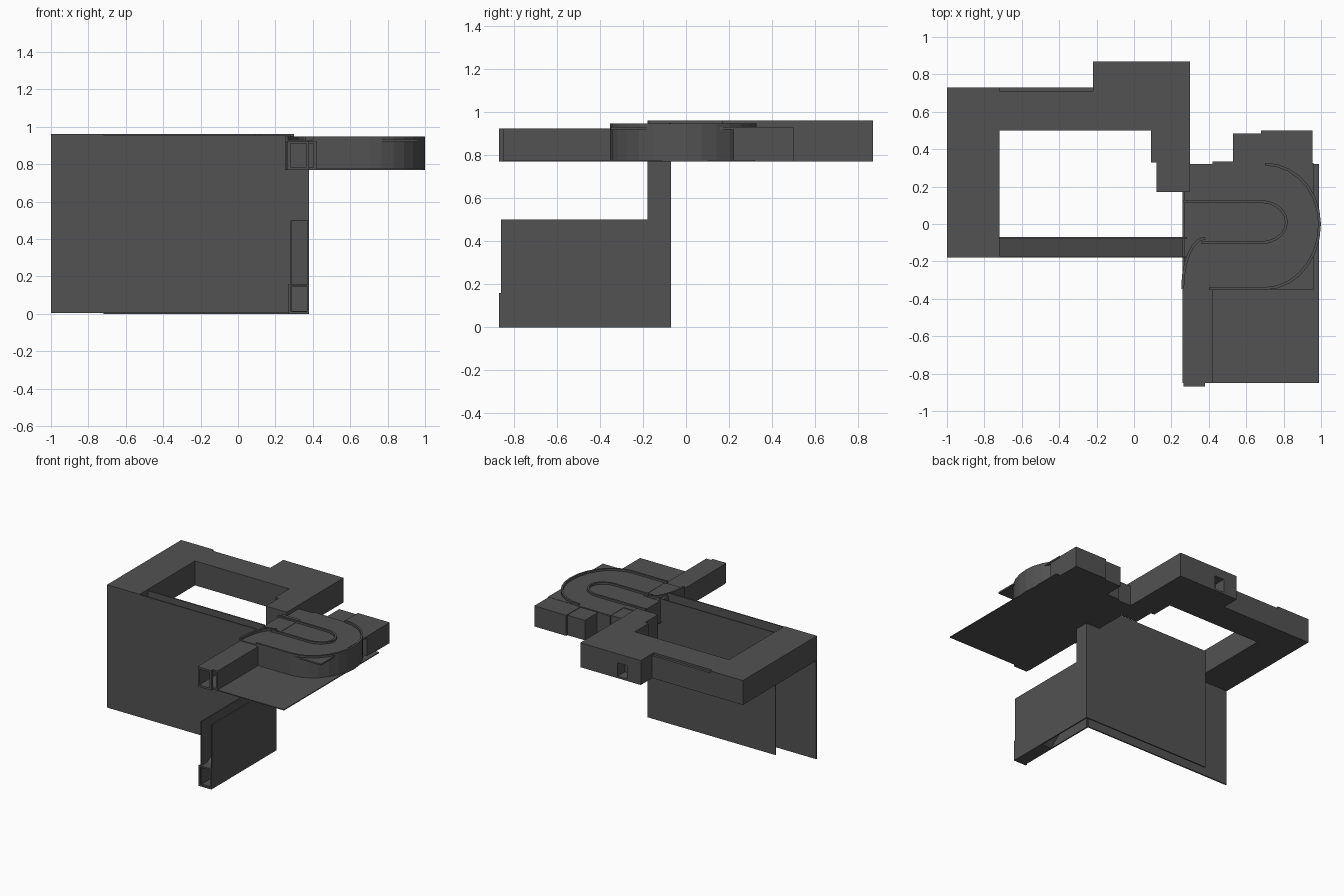
import bpy, bmesh, math

if "Cube" in bpy.data.objects:
    bpy.data.objects.remove(bpy.data.objects["Cube"])

mat = bpy.data.materials.new("charcoal")
mat.diffuse_color = (0.085, 0.085, 0.085, 1)
mat.use_nodes = True
mat.node_tree.nodes["Principled BSDF"].inputs["Base Color"].default_value = mat.diffuse_color


def finish(name, bm):
    bmesh.ops.recalc_face_normals(bm, faces=bm.faces)
    me = bpy.data.meshes.new(name)
    bm.to_mesh(me)
    bm.free()
    me.materials.append(mat)
    ob = bpy.data.objects.new(name, me)
    bpy.context.collection.objects.link(ob)
    return ob


def prism(name, pts, lo, hi, axis="z"):
    """Extrude a 2D outline along an axis from lo to hi."""
    put = {"z": lambda a, b, t: (a, b, t),
           "y": lambda a, b, t: (a, t, b),
           "x": lambda a, b, t: (t, a, b)}[axis]
    bm = bmesh.new()
    A = [bm.verts.new(put(a, b, lo)) for a, b in pts]
    B = [bm.verts.new(put(a, b, hi)) for a, b in pts]
    bm.faces.new(A)
    bm.faces.new(B)
    n = len(pts)
    for i in range(n):
        bm.faces.new((A[i], A[(i + 1) % n], B[(i + 1) % n], B[i]))
    return finish(name, bm)


def box(name, x0, x1, y0, y1, z0, z1):
    return prism(name, [(x0, y0), (x1, y0), (x1, y1), (x0, y1)], z0, z1)


def ribbon(pts, w):
    """Closed outline of a strip of width w along a path."""
    left, right = [], []
    for i, (x, y) in enumerate(pts):
        ax, ay = pts[max(i - 1, 0)]
        bx, by = pts[min(i + 1, len(pts) - 1)]
        d = math.hypot(bx - ax, by - ay)
        nx, ny = -(by - ay) / d * w / 2, (bx - ax) / d * w / 2
        left.append((x + nx, y + ny))
        right.append((x - nx, y - ny))
    return left + right[::-1]


def arc(cx, cy, rx, ry, a0, a1, n=6):
    return [(cx + rx * math.cos(math.radians(a0 + (a1 - a0) * i / n)),
             cy + ry * math.sin(math.radians(a0 + (a1 - a0) * i / n)))
            for i in range(n + 1)]


def tube_y(name, x0, x1, y0, y1, z0, z1, t=0.015):
    """Hollow square passage running along y."""
    box(name + "_floor", x0, x1, y0, y1, z0, z0 + t)
    box(name + "_roof", x0, x1, y0, y1, z1 - t, z1)
    box(name + "_left_wall", x0, x0 + t, y0, y1, z0 + t, z1 - t)
    box(name + "_right_wall", x1 - t, x1, y0, y1, z0 + t, z1 - t)


LOW = 0.77  # underside of the upper storey

# Upper hall wrapping round the courtyard, one outline
hall = prism("courtyard_hall", [
    (-1, -0.18), (-0.72, -0.18), (-0.72, 0.50), (0.09, 0.50), (0.09, 0.33),
    (0.12, 0.33), (0.12, 0.17), (0.30, 0.17), (0.30, 0.87), (-0.22, 0.87),
    (-0.22, 0.71), (-0.72, 0.71), (-0.72, 0.73), (-1, 0.73)], LOW, 0.96)
box("hall_back_ledge", -0.72, -0.22, 0.71, 0.73, LOW, 0.945)

# Doorway recess cut in the back of the hall
cut = box("door_cutter", -0.10, -0.02, 0.78, 0.90, 0.785, 0.89)
cut.hide_render = True
cut.hide_viewport = False
mod = hall.modifiers.new("door", "BOOLEAN")
mod.operation = "DIFFERENCE"
mod.solver = "EXACT"
mod.object = cut
bpy.context.view_layer.objects.active = hall
bpy.ops.object.modifier_apply(modifier="door")
bpy.data.objects.remove(cut)

# Long stair shaft: two tall thin walls, end wall and ramp
box("shaft_front_wall", -1, 0.28, -0.18, -0.17, 0.005, 0.957)
box("shaft_front_wall_end", 0.28, 0.38, -0.18, -0.17, 0.5, LOW)
box("shaft_back_wall", -0.72, 0.28, -0.08, -0.07, 0.0, 0.95)
box("shaft_back_wall_end", 0.28, 0.38, -0.08, -0.07, 0.0, LOW)
box("shaft_end_wall", 0.37, 0.38, -0.17, -0.08, 0.5, LOW)
prism("shaft_ramp", [(-0.72, 0.77), (0.28, 0.33), (0.38, 0.33),
                     (0.38, 0.315), (0.28, 0.315), (-0.72, 0.755)],
      -0.17, -0.08, "y")

# Lower stair wing running forward to the ground-level opening
box("wing_left_wall", 0.28, 0.29, -0.86, -0.18, 0, 0.5)
box("wing_right_wall", 0.37, 0.38, -0.86, -0.07, 0, 0.5)
prism("wing_sloped_roof", [(-0.86, 0.16), (-0.79, 0.16), (-0.18, 0.5),
                           (-0.18, 0.485), (-0.79, 0.145), (-0.86, 0.145)],
      0.29, 0.37, "x")
prism("wing_ramp", [(-0.86, 0), (-0.57, 0), (-0.18, 0.315), (-0.18, 0.33),
                    (-0.57, 0.015), (-0.86, 0.015)], 0.29, 0.37, "x")
tube_y("wing_mouth", 0.27, 0.38, -0.87, -0.855, 0, 0.16, 0.012)

# Upper storey on the right: floor plate, forward passage, rounded room
box("floor_plate", 0.26, 0.99, -0.85, 0.32, LOW, 0.777)
tube_y("forward_passage", 0.26, 0.42, -0.85, -0.345, LOW, 0.925)
tube_y("forward_passage_mouth", 0.265, 0.38, -0.87, -0.85, LOW, 0.925)

outer = arc(0.70, 0, 0.292, 0.345, -90, 0, 7) + arc(0.70, 0, 0.292, 0.32, 0, 90, 7)[1:]
bend = arc(0.42, -0.345, 0.155, 0.25, 180, 90, 5)
prism("rounded_room", outer + [(0.42, 0.32), (0.30, 0.32), (0.30, 0.26),
                               (0.27, 0.26), (0.27, -0.095)]
      + [(0.27, -0.20)] + [(0.265, -0.345)], LOW + 0.005, 0.93)
box("room_roof_plate", 0.42, 0.96, -0.35, 0.325, 0.92, 0.932)
box("room_entry", 0.27, 0.42, -0.07, 0.17, LOW, 0.935)

# Raised curving wall tops of the winding passage
paths = {
    "outer_curved_wall": [(0.40, -0.345)] + outer,
    "inner_loop_wall": [(0.26, 0.12)] + arc(0.68, 0.01, 0.135, 0.11, 90, -90, 10)
                       + [(0.36, -0.10)],
    "entry_curved_wall": bend[:-1] + [(0.34, -0.10)],
}
paths["entry_curved_wall"] = arc(0.38, -0.345, 0.12, 0.27, 180, 90, 6)
for name, pts in paths.items():
    prism(name, ribbon(pts, 0.015), LOW, 0.947)

# Back annex blocks of the rounded room
box("annex_link", 0.42, 0.53, 0.30, 0.335, LOW, 0.93)
box("annex_left", 0.53, 0.68, 0.30, 0.485, LOW, 0.925)
box("annex_right", 0.68, 0.955, 0.22, 0.50, LOW, 0.93)
